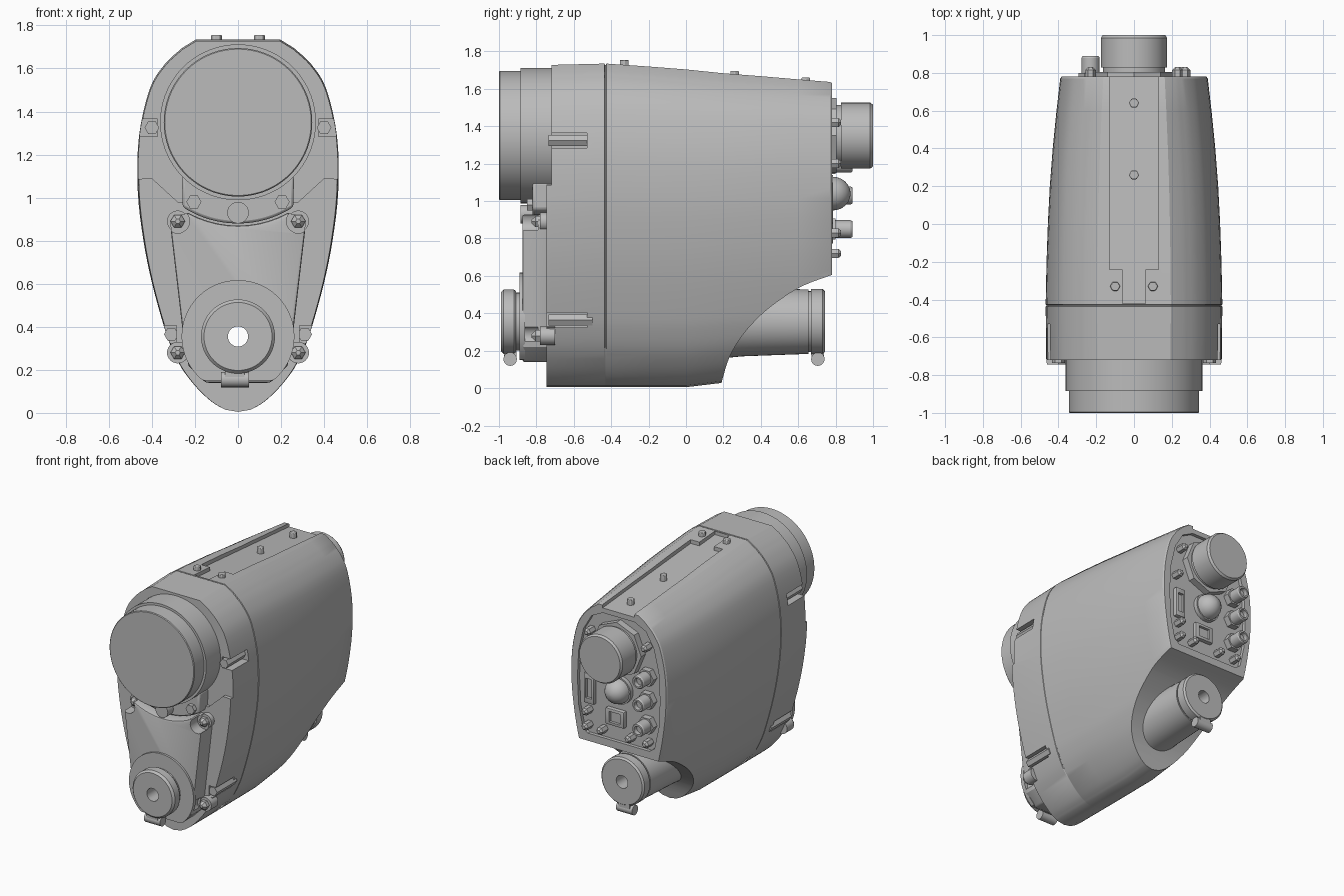
import bpy, bmesh, math
from mathutils import Vector

cube = bpy.data.objects.get("Cube")
if cube:
    bpy.data.objects.remove(cube)

grey = bpy.data.materials.new("plain_grey")
grey.use_nodes = True
grey.diffuse_color = (0.5, 0.5, 0.5, 1)
grey.node_tree.nodes["Principled BSDF"].inputs["Base Color"].default_value = (0.5, 0.5, 0.5, 1)


def loft(name, rings, bevel=0.0):
    """Skin a list of equal-length closed rings and cap both ends."""
    bm = bmesh.new()
    loops = [[bm.verts.new(p) for p in ring] for ring in rings]
    n = len(loops[0])
    for a, b in zip(loops, loops[1:]):
        for i in range(n):
            j = (i + 1) % n
            bm.faces.new((a[i], a[j], b[j], b[i]))
    bm.faces.new(loops[0][::-1])
    bm.faces.new(loops[-1])
    bmesh.ops.recalc_face_normals(bm, faces=bm.faces)
    mesh = bpy.data.meshes.new(name)
    bm.to_mesh(mesh)
    bm.free()
    mesh.materials.append(grey)
    ob = bpy.data.objects.new(name, mesh)
    bpy.context.collection.objects.link(ob)
    if bevel:
        mod = ob.modifiers.new("soft_edge", "BEVEL")
        mod.width, mod.segments, mod.limit_method = bevel, 2, "ANGLE"
        mod.angle_limit = math.radians(40)
    return ob


def prism(name, pts, a, b, axis="y", bevel=0.0):
    """Extrude a flat outline along one axis."""
    place = {"x": lambda p, t: (t, p[0], p[1]),
             "y": lambda p, t: (p[0], t, p[1]),
             "z": lambda p, t: (p[0], p[1], t)}[axis]
    return loft(name, [[place(p, t) for p in pts] for t in (a, b)], bevel)


def circle(u, v, r, n=48):
    return [(u + r * math.cos(math.tau * i / n), v + r * math.sin(math.tau * i / n)) for i in range(n)]


def rect(u0, v0, u1, v1):
    return [(u0, v0), (u1, v0), (u1, v1), (u0, v1)]


def disc(name, x, z, y0, y1, r, n=48, bevel=0.0):
    return prism(name, circle(x, z, r, n), y0, y1, "y", bevel)


def turned(name, x, z, steps, n=32):
    """Round part along y from (y, radius) steps."""
    return loft(name, [[(u, y, v) for u, v in circle(x, z, r, n)] for y, r in steps])


def mirrored(pts):
    return pts + [(-x, z) for x, z in reversed(pts)]


def smooth_path(pts, steps=4):
    """Catmull-Rom through the points."""
    p = [Vector(q) for q in pts]
    p = [2 * p[0] - p[1]] + p + [2 * p[-1] - p[-2]]
    out = []
    for a, b, c, d in zip(p, p[1:], p[2:], p[3:]):
        for k in range(steps):
            t = k / steps
            out.append(0.5 * (2 * b + (c - a) * t + (2 * a - 5 * b + 4 * c - d) * t**2
                              + (3 * b - a - 3 * c + d) * t**3))
    return [tuple(q) for q in out] + [tuple(pts[-1])]


def apply_mods(ob):
    dg = bpy.context.evaluated_depsgraph_get()
    mesh = bpy.data.meshes.new_from_object(ob.evaluated_get(dg))
    ob.modifiers.clear()
    ob.data = mesh


def cut(ob, *cutters):
    for c in cutters:
        mod = ob.modifiers.new("cut", "BOOLEAN")
        mod.object, mod.operation, mod.solver = c, "DIFFERENCE", "EXACT"
        apply_mods(ob)
        bpy.data.objects.remove(c)


def hole():
    return disc("hole_cutter", 0, AXIS, -1.2, 1.2, 0.047, 24)


AXIS, LENS = 0.355, 1.35

# Main housing: egg-shaped section lofted from front to back
half = smooth_path([(0.06, 0.01), (0.12, 0.045), (0.19, 0.11), (0.26, 0.2), (0.31, 0.3), (0.345, 0.4),
                    (0.4, 0.6), (0.44, 0.8), (0.466, 1.03), (0.46, 1.28), (0.41, 1.5),
                    (0.34, 1.615), (0.26, 1.69)]) + [(0.195, 1.73)]
egg = mirrored([(0.0001, 0.0)] + half)
stations = [(-0.745, 0.985, 0.992), (-0.72, 0.993, 0.996), (-0.436, 1, 1), (-0.434, 0.992, 0.996),
            (-0.428, 0.992, 0.996), (-0.426, 1, 1), (-0.2, 0.99, 0.991), (0.0, 0.975, 0.982),
            (0.2, 0.953, 0.97), (0.4, 0.92, 0.961), (0.6, 0.877, 0.951), (0.77, 0.835, 0.943), (0.78, 0.82, 0.94)]
housing = loft("housing", [[(x * sx, y, 0.005 + max(0, y) * 0.12 * (1 - z / 1.74) + z * sz) for x, z in egg]
                           for y, sx, sz in stations])
scoop = smooth_path([(0.19, 0.03), (0.23, 0.16), (0.3, 0.28), (0.4, 0.39), (0.5, 0.47), (0.62, 0.545),
                     (0.78, 0.605), (0.9, 0.645)], 3)
cut(housing, prism("scoop", [(0.18, -0.1)] + scoop + [(0.9, -0.1)], -0.7, 0.7, "x"))

# Stepped front face and recessed rear panel
cut(housing, prism("front_step", mirrored([(0.28, 0.98), (0.4, 1.09), (0.6, 1.08), (0.6, 2)]), -0.8, -0.72))
panel = mirrored([(0.25, 0.66), (0.29, 0.69), (0.325, 0.85), (0.335, 1.05), (0.325, 1.25),
                  (0.285, 1.42), (0.22, 1.53), (0.13, 1.575)])
cut(housing, prism("rear_recess", panel, 0.755, 0.9))

# Top channel, following the sloping roof
channel = mirrored([(0.06, -0.42), (0.06, -0.24), (0.13, -0.24), (0.13, 0.85)])
cut(housing, loft("channel", [[(x, y, 1.675 - 0.082 * y + lift) for x, y in channel] for lift in (0, 0.3)]))

# Side pockets with their screws
for s, side in ((1, "left"), (-1, "right")):
    for x, z, level in ((0.375, 1.325, "upper"), (0.285, 0.365, "lower")):
        ends = sorted((s * x, s * 0.6))
        cut(housing, prism("pocket", rect(-0.8, z - 0.04, -0.53, z + 0.04), *ends, "x"))
        disc(f"{level}_{side}_pocket_screw", s * (x + 0.025), z, -0.735, -0.5, 0.034, 6)
cut(housing, hole())

# Large objective and its mount
turned("objective", 0, LENS, [(-0.7, 0.362), (-0.885, 0.362), (-0.885, 0.345), (-0.995, 0.345), (-1, 0.34)], 72)
mount = [(0.47 * math.sin(a), LENS - 0.47 * math.cos(a)) for a in [-0.58 + 1.16 * i / 16 for i in range(17)]]
prism("objective_mount", mount + [(0.26, 1.1), (-0.26, 1.1)], -0.82, -0.7, bevel=0.012)
disc("mount_centre_plug", 0, 0.93, -0.885, -0.8, 0.05, 24)
for s, side in ((1, "left"), (-1, "right")):
    disc(f"{side}_mount_screw", s * 0.205, 0.98, -0.85, -0.8, 0.035, 6)

# Front cover plate with a concave top edge
arc = [(0.48 * math.sin(a), LENS - 0.48 * math.cos(a)) for a in [0.5 - i * 0.1 for i in range(11)]]
left_edge = [(0.15, 0.14), (0.23, 0.22), (0.25, 0.32), (0.31, 0.83), (0.315, 0.9), (0.27, 0.92)]
cover = prism("front_cover", left_edge + arc + [(-x, z) for x, z in reversed(left_edge)], -0.875, -0.7, bevel=0.012)
for s, side in ((1, "left"), (-1, "right")):
    for x, z, level in ((0.28, 0.89, "upper"), (0.28, 0.28, "lower")):
        cut(cover, disc("corner_notch", s * x, z, -1, -0.79, 0.055, 24))
        disc(f"{level}_{side}_cover_lug", s * x, z, -0.78, -0.7, 0.05, 24)
        turned(f"{level}_{side}_cover_screw", s * x, z, [(-0.76, 0.034), (-0.805, 0.034), (-0.825, 0.012)], 6)
cut(cover, hole())
boss = prism("cover_boss", [(x, max(z, 0.15)) for x, z in circle(0, AXIS, 0.262, 64)], -0.89, -0.86)
cut(boss, hole())

# Lower tube: front collar, rear barrel, and their clamps
collar = turned("front_collar", 0, AXIS, [(-0.85, 0.155), (-0.908, 0.155), (-0.91, 0.165), (-0.92, 0.172),
                                          (-0.975, 0.172), (-0.99, 0.158)], 48)
barrel = turned("rear_barrel", 0, AXIS, [(0.1, 0.205), (0.3, 0.185), (0.655, 0.172), (0.655, 0.163), (0.668, 0.163),
                                         (0.668, 0.175), (0.73, 0.175), (0.742, 0.163)], 48)
cut(collar, hole())
cut(barrel, hole())
for y, end in ((-0.94, "front"), (0.705, "rear")):
    prism(f"{end}_clamp", circle(y, 0.155, 0.036, 20), -0.08, 0.05, "x")
    prism(f"{end}_clamp_block", rect(y - 0.034, 0.155, y + 0.034, 0.22), -0.06, 0.03, "x")

# Eyepiece on the rear panel
turned("eyepiece", 0, LENS, [(0.74, 0.165), (0.828, 0.165), (0.828, 0.176), (0.985, 0.176), (1, 0.165)], 56)
disc("eyepiece_flange", 0, LENS, 0.74, 0.805, 0.2, 8)

# Domed knob
turned("domed_knob", 0, 1.04, [(0.74, 0.1), (0.785, 0.1), (0.785, 0.09)]
       + [(0.785 + 0.095 * math.sin(t * 0.26), 0.09 * math.cos(t * 0.26)) for t in range(1, 6)]
       + [(0.88, 0.004)], 32)

# Round sockets down one edge
for i, z in enumerate((1.2, 1.03, 0.85)):
    disc(f"socket_nut_{i + 1}", -0.23, z, 0.74, 0.8, 0.065, 6)
    turned(f"socket_{i + 1}", -0.23, z, [(0.75, 0.048), (0.88, 0.048), (0.89, 0.042), (0.89, 0.03), (0.86, 0.028)], 24)

# Rectangular ports
for name, x, z, w, h in (("tall_port", 0.24, 0.99, 0.04, 0.11), ("square_port", 0.03, 0.83, 0.075, 0.06)):
    port = prism(name, rect(x - w, z - h, x + w, z + h), 0.74, 0.785, bevel=0.006)
    cut(port, prism("port_opening", rect(x - w * 0.6, z - h * 0.65, x + w * 0.6, z + h * 0.65), 0.765, 0.9))

# Rear panel screws
for i, (x, z) in enumerate([(0.23, 1.42), (-0.23, 1.42), (0.27, 1.2), (0.25, 0.83), (0.25, 0.72),
                            (0.13, 0.72), (-0.1, 0.72), (-0.24, 0.72)]):
    turned(f"rear_screw_{i + 1}", x, z, [(0.74, 0.028), (0.815, 0.028), (0.83, 0.014)], 6)

# Roof screws
for i, (x, y, top) in enumerate([(-0.1, -0.33, 1.755), (0.1, -0.33, 1.755), (0, 0.26, 1.695), (0, 0.64, 1.66)]):
    prism(f"roof_screw_{i + 1}", circle(x, y, 0.027, 6), top - 0.08, top, "z", 0.004)

# Smooth curved parts while keeping the edges crisp
for ob in bpy.context.scene.objects:
    ob.select_set(ob.type == "MESH")
bpy.context.view_layer.objects.active = housing
bpy.ops.object.shade_smooth_by_angle(angle=math.radians(28))
